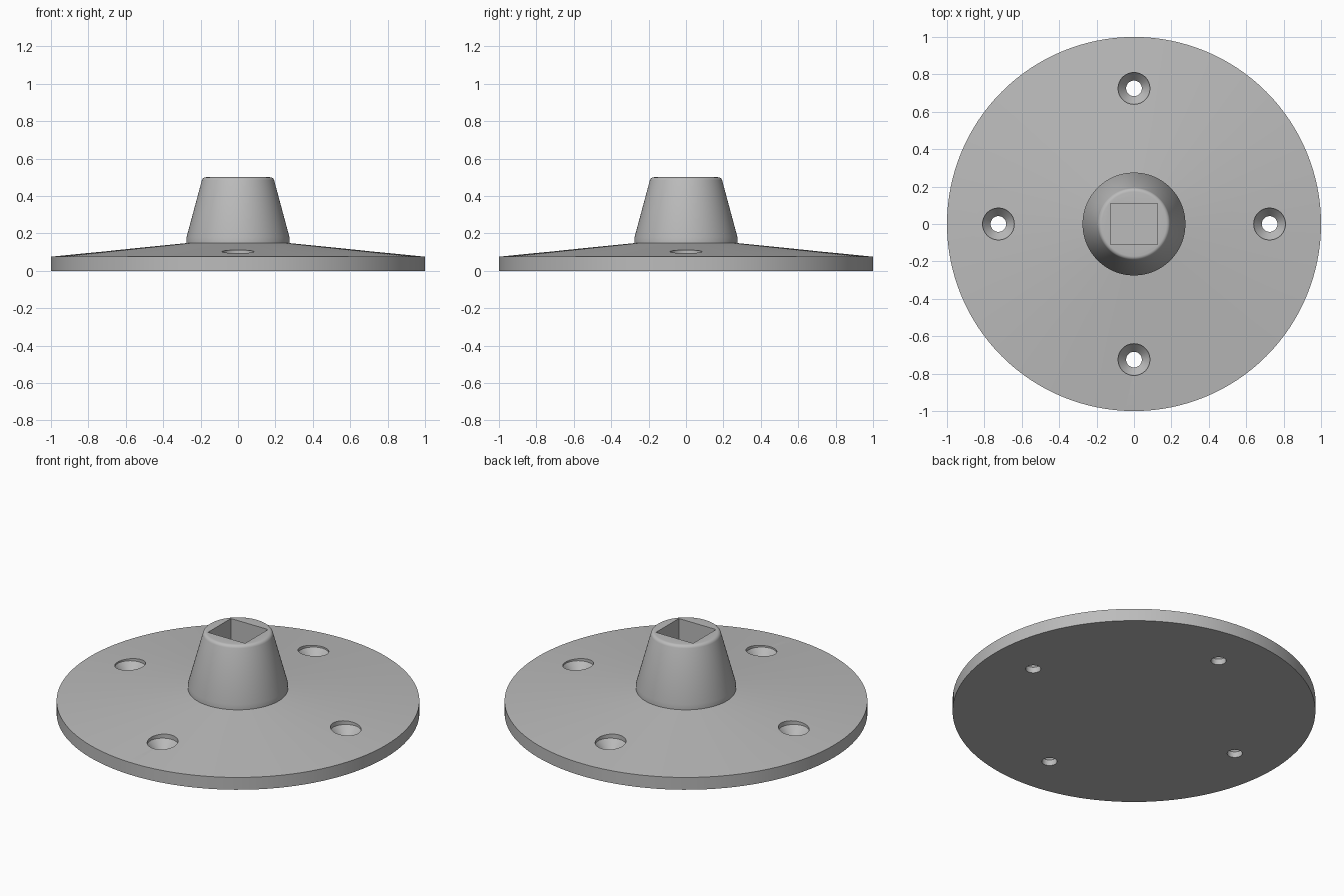
import bpy, bmesh, math
from mathutils import Matrix, Vector

cube = bpy.data.objects.get("Cube")
if cube:
    bpy.data.objects.remove(cube, do_unlink=True)

SOCKET_FLOOR = 0.15
HOLE_RADIUS = 0.725

grey = bpy.data.materials.new("plain grey")
grey.use_nodes = True
colour = (0.5, 0.5, 0.5, 1)
grey.diffuse_color = colour
grey.node_tree.nodes["Principled BSDF"].inputs["Base Color"].default_value = colour


def make_object(name, bm):
    bmesh.ops.recalc_face_normals(bm, faces=bm.faces[:])
    mesh = bpy.data.meshes.new(name)
    bm.to_mesh(mesh)
    bm.free()
    mesh.materials.append(grey)
    obj = bpy.data.objects.new(name, mesh)
    bpy.context.collection.objects.link(obj)
    return obj


def lathe(name, profile, segments, centre=(0, 0, 0)):
    """Closed solid of revolution from (radius, height) points, capped at both ends."""
    bm = bmesh.new()
    rings = []
    for r, z in profile:
        angles = [math.tau * i / segments for i in range(segments)]
        rings.append([bm.verts.new((r * math.cos(a), r * math.sin(a), z)) for a in angles])
    for low, high in zip(rings, rings[1:]):
        for i in range(segments):
            j = (i + 1) % segments
            bm.faces.new((low[i], low[j], high[j], high[i]))
    bm.faces.new(rings[0][::-1])
    bm.faces.new(rings[-1])
    bmesh.ops.translate(bm, verts=bm.verts[:], vec=Vector(centre))
    return make_object(name, bm)


# Sloped round plate with a tapered hub, rounded at its top rim
fillet = [(0.172 + 0.022 * math.cos(a), 0.478 + 0.022 * math.sin(a))
          for a in (math.radians(15 * k) for k in range(1, 7))]
flange = lathe("mounting_flange",
               [(1, 0), (1, 0.075), (0.275, 0.148), (0.275, 0.18)] + fillet, 128)

# Square socket cutter
bm = bmesh.new()
bmesh.ops.create_cube(bm, size=1, matrix=Matrix.Translation((0, 0, SOCKET_FLOOR + 0.25))
                      @ Matrix.Diagonal((0.25, 0.22, 0.5, 1)))
cutters = [make_object("socket_cutter", bm)]

# Four countersunk screw hole cutters
for k in range(4):
    a = math.pi / 2 * k
    cutters.append(lathe(f"screw_hole_cutter_{k + 1}",
                         [(0.042, -0.1), (0.042, 0.035), (0.085, 0.085), (0.085, 0.2)], 48,
                         (HOLE_RADIUS * math.cos(a), HOLE_RADIUS * math.sin(a), 0)))

# Cut the openings, then drop the cutters
bpy.ops.object.select_all(action="DESELECT")
flange.select_set(True)
bpy.context.view_layer.objects.active = flange
for cutter in cutters:
    cutter.hide_render = True
    cut = flange.modifiers.new(cutter.name, "BOOLEAN")
    cut.operation = "DIFFERENCE"
    cut.solver = "EXACT"
    cut.object = cutter
    bpy.ops.object.modifier_apply(modifier=cut.name)
    bpy.data.objects.remove(cutter, do_unlink=True)

bpy.ops.object.shade_smooth_by_angle(angle=math.radians(30))
